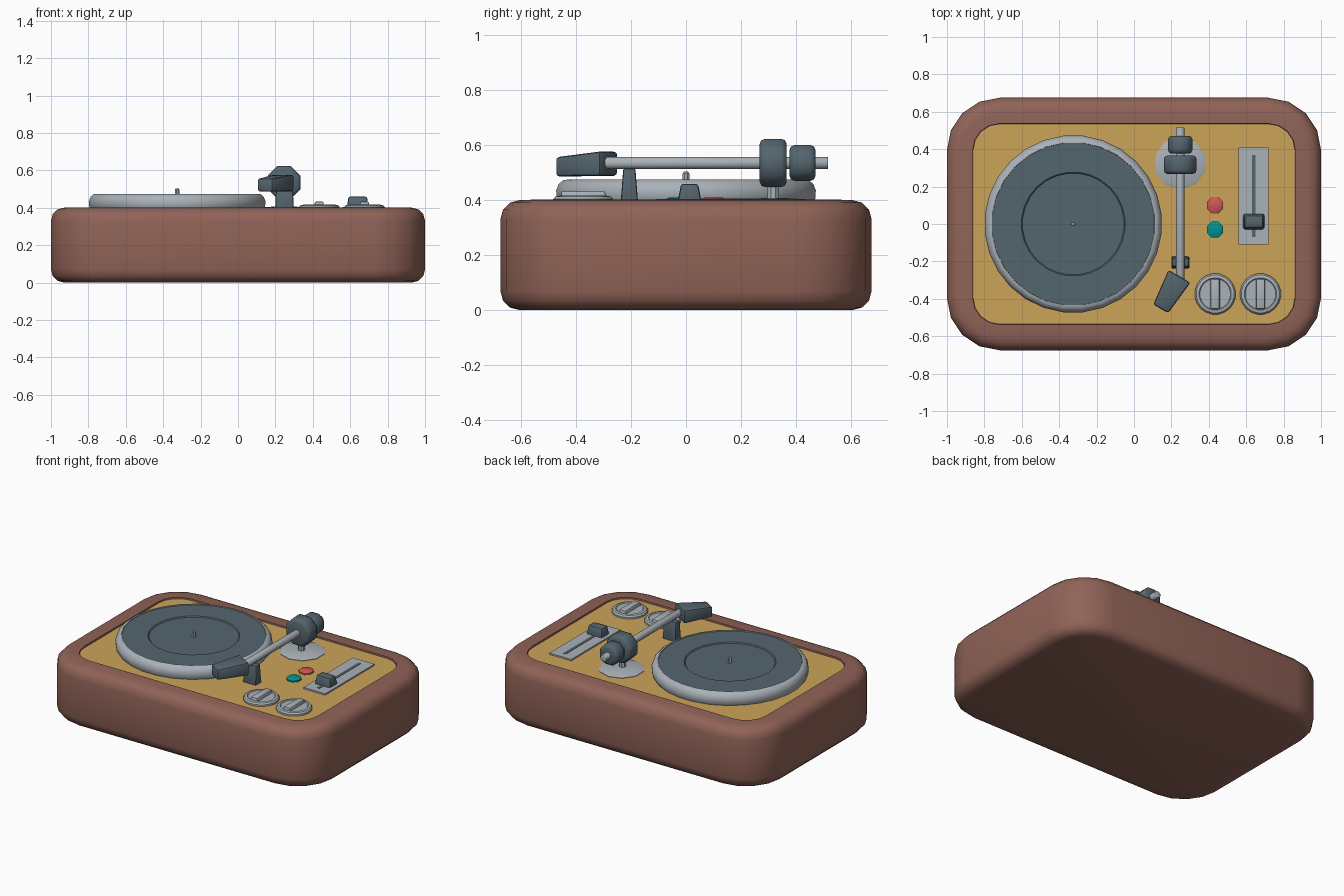
import bpy, bmesh, math
from mathutils import Vector, Matrix

if "Cube" in bpy.data.objects:
    bpy.data.objects.remove(bpy.data.objects["Cube"])


def mat(name, r, g, b):
    lin = [((c / 255 + 0.055) / 1.055) ** 2.4 if c > 10 else c / 255 / 12.92 for c in (r, g, b)]
    m = bpy.data.materials.new(name)
    m.diffuse_color = (*lin, 1)
    m.use_nodes = True
    m.node_tree.nodes["Principled BSDF"].inputs["Base Color"].default_value = m.diffuse_color
    return m


BROWN = mat("brown_case", 144, 99, 87)
TAN = mat("tan_panel", 204, 163, 88)
DARK = mat("dark_slate", 84, 101, 110)
SILVER = mat("silver", 170, 178, 184)
RED = mat("red", 206, 88, 84)
TEAL = mat("teal", 0, 146, 146)


def loft(name, rings, material, matrix=Matrix(), bevel=0, segs=2, angle=35):
    """Skin a stack of equal-length rings and cap both ends."""
    bm = bmesh.new()
    vs = [[bm.verts.new(matrix @ Vector(p)) for p in ring] for ring in rings]
    n = len(vs[0])
    for a, b in zip(vs, vs[1:]):
        for i in range(n):
            j = (i + 1) % n
            bm.faces.new((a[i], a[j], b[j], b[i]))
    bm.faces.new(vs[0][::-1])
    bm.faces.new(vs[-1])
    if bevel:
        bmesh.ops.bevel(bm, geom=bm.edges[:], offset=bevel, segments=segs,
                        profile=0.5, affect='EDGES', clamp_overlap=True)
    bmesh.ops.recalc_face_normals(bm, faces=bm.faces[:])
    me = bpy.data.meshes.new(name)
    bm.to_mesh(me)
    bm.free()
    me.materials.append(material)
    me.shade_smooth()
    me.set_sharp_from_angle(angle=math.radians(angle))
    ob = bpy.data.objects.new(name, me)
    bpy.context.collection.objects.link(ob)
    return ob


def lathe(name, profile, n, material, matrix=Matrix(), turn=0.5, angle=35):
    rings = [[(r * math.cos(math.tau * (i + turn) / n), r * math.sin(math.tau * (i + turn) / n), h)
              for i in range(n)] for r, h in profile]
    return loft(name, rings, material, matrix, angle=angle)


def rounded_rect(off, z, hx=1.0, hy=0.675, rad=0.28, segs=4):
    """Rounded rectangle pulled inward by off."""
    r, pts = rad - off, []
    for k, (sx, sy) in enumerate(((1, 1), (-1, 1), (-1, -1), (1, -1))):
        for i in range(segs + 1):
            a = math.pi / 2 * (k + i / segs)
            pts.append((sx * (hx - rad) + r * math.cos(a), sy * (hy - rad) + r * math.sin(a), z))
    return pts


def block(name, x, y, z, material, taper=(0, 0), bevel=0):
    """Box from ranges, its top shrunk by taper on each side."""
    def rect(tx, ty, h):
        return [(x[0] + tx, y[0] + ty, h), (x[1] - tx, y[0] + ty, h),
                (x[1] - tx, y[1] - ty, h), (x[0] + tx, y[1] - ty, h)]
    return loft(name, [rect(0, 0, z[0]), rect(*taper, z[1])], material, bevel=bevel)


def at(x, y, z=0):
    return Matrix.Translation((x, y, z))


# Case with rounded edges and a shallow recess
E = 0.07
arc = [(E * (1 - math.sin(a)), E * (1 - math.cos(a))) for a in (math.pi / 6 * i for i in range(4))]
case = [(o, h) for o, h in arc] + [(o, 0.4 - h) for o, h in reversed(arc)]
case += [(0.138, 0.402), (0.14, 0.386)]
loft("case", [rounded_rect(o, h) for o, h in case], BROWN)
F = 0.393  # panel surface height
loft("top_panel", [rounded_rect(0.141, 0.38), rounded_rect(0.141, F)], TAN)

# Platter, mat and spindle
P = at(-0.325, 0)
lathe("platter", [(0.46, 0.385), (0.473, 0.405), (0.475, 0.435), (0.466, 0.458), (0.45, 0.472),
                  (0.437, 0.474), (0.435, 0.46)], 28, SILVER, P, angle=40)
lathe("platter_mat", [(0.436, 0.455), (0.436, 0.47), (0.278, 0.47), (0.272, 0.464), (0.266, 0.464)],
      28, DARK, P, angle=20)
lathe("spindle", [(0.013, 0.46), (0.013, 0.497), (0.008, 0.503)], 8, SILVER, P)

# Tonearm base and post
AX, AZ = 0.247, 0.535
lathe("arm_base", [(0.14, 0.385), (0.14, 0.396), (0.125, 0.402), (0.03, 0.408)], 10, SILVER, at(AX, 0.325))
lathe("arm_post", [(0.022, 0.39), (0.022, 0.48)], 8, SILVER, at(AX, 0.317))


def along_y(name, r, y0, y1, n, material, b):
    m = at(AX, 0, AZ) @ Matrix.Rotation(-math.pi / 2, 4, 'X')
    lathe(name, [(r - b, y0), (r - b * 0.3, y0 + b * 0.3), (r, y0 + b), (r, y1 - b),
                 (r - b * 0.3, y1 - b * 0.3), (r - b, y1)], n, material, m, angle=50)


# Tonearm tube, pivot and counterweight
along_y("arm_tube", 0.024, -0.32, 0.517, 8, SILVER, 0.004)
along_y("arm_pivot", 0.095, 0.268, 0.366, 8, DARK, 0.02)
along_y("counterweight", 0.071, 0.376, 0.471, 8, DARK, 0.02)

# Angled head shell, tapering to its front
def head_ring(t, w, z0, z1):
    return [(-w, t, z0), (w, t, z0), (w, t, z1), (-w, t, z1)]


loft("head_shell", [head_ring(0.0, 0.068, 0.488, 0.577), head_ring(-0.2, 0.046, 0.486, 0.556)], DARK,
     at(0.243, -0.28) @ Matrix.Rotation(math.radians(-30), 4, 'Z'), bevel=0.012)

# Arm rest
block("arm_rest", (0.2, 0.297), (-0.238, -0.174), (0.385, 0.516), DARK, (0.003, 0.01), 0.008)

# Slider
block("slider_plate", (0.56, 0.72), (-0.11, 0.408), (0.385, 0.403), SILVER)
block("slider_slot", (0.63, 0.65), (-0.07, 0.368), (0.4, 0.405), DARK)
block("slider_knob", (0.582, 0.698), (-0.03, 0.056), (0.395, 0.459), DARK, (0.008, 0.012), 0.01)

# Buttons
for name, y, m in (("red_button", 0.1, RED), ("teal_button", -0.03, TEAL)):
    lathe(name, [(0.047, 0.385), (0.047, 0.402), (0.036, 0.409)], 8, m, at(0.433, y))

# Rotary knobs with grip bars
for i, x in enumerate((0.434, 0.676)):
    lathe(f"knob_{i + 1}", [(0.11, 0.385), (0.11, 0.404), (0.102, 0.413), (0.087, 0.416), (0.082, 0.411)],
          20, SILVER, at(x, -0.374))
    block(f"knob_grip_{i + 1}", (x - 0.026, x + 0.026), (-0.457, -0.291), (0.4, 0.432), SILVER,
          (0.003, 0.003), 0.006)
